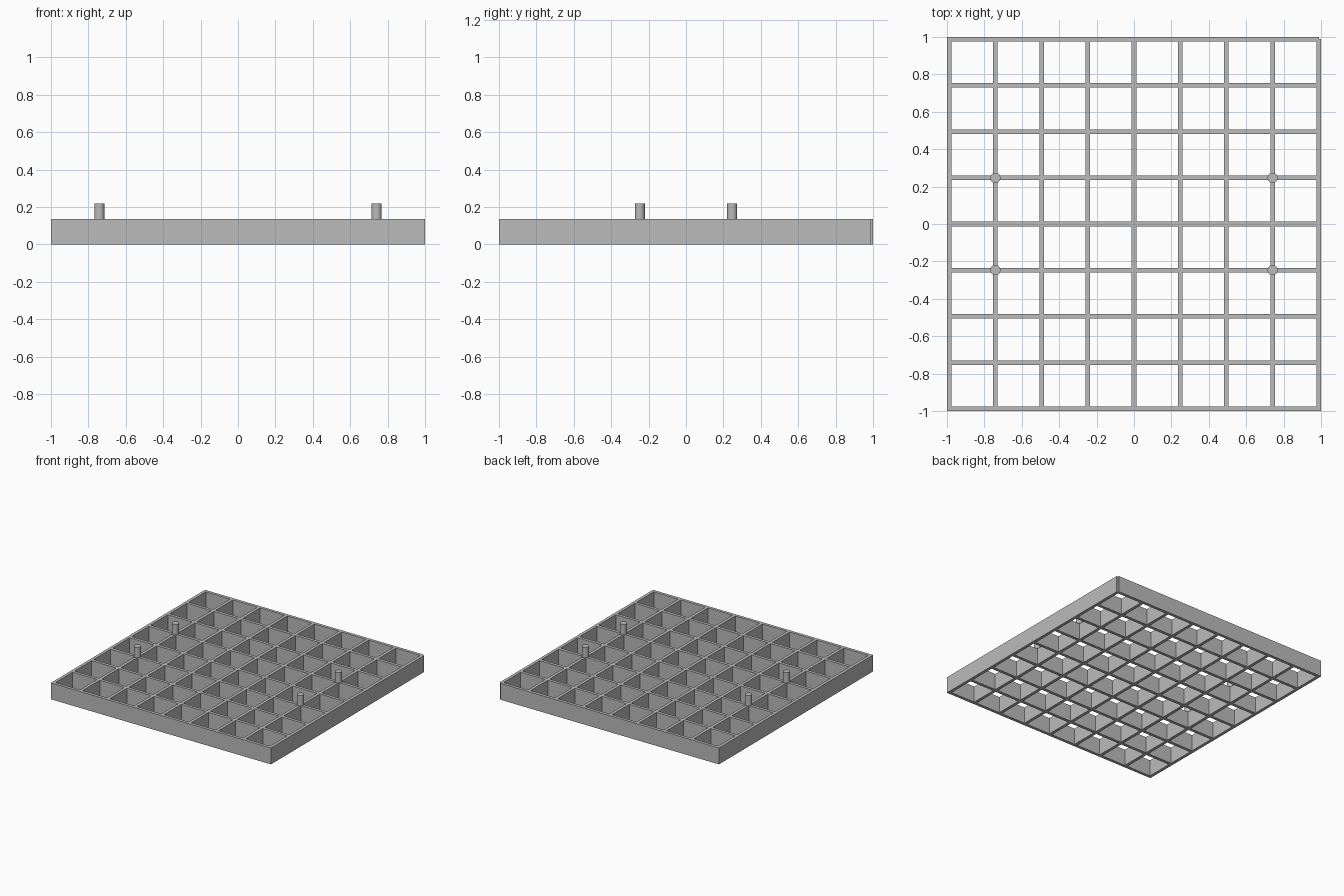
import bpy
import bmesh
import math

if "Cube" in bpy.data.objects:
    bpy.data.objects.remove(bpy.data.objects["Cube"], do_unlink=True)

BAYS = 8            # open cells per side
BAR = 0.025         # wall thickness
HEIGHT = 0.135
PITCH = (2 - BAR) / BAYS
PEG_RADIUS = 0.027
PEG_TOP = 0.22

grey = bpy.data.materials.new("light_grey")
grey.use_nodes = True
colour = (0.5, 0.5, 0.5, 1)
grey.diffuse_color = colour
grey.node_tree.nodes["Principled BSDF"].inputs["Base Color"].default_value = colour


def add_object(name, bm):
    mesh = bpy.data.meshes.new(name)
    bm.to_mesh(mesh)
    bm.free()
    mesh.materials.append(grey)
    obj = bpy.data.objects.new(name, mesh)
    bpy.context.collection.objects.link(obj)
    return obj


# Open lattice: lay out the footprint of crossing walls, then raise it
lines = []
for i in range(BAYS + 1):
    centre = (i - BAYS / 2) * PITCH
    lines += [centre - BAR / 2, centre + BAR / 2]
lines.insert(-1, 1 - BAR / 2)   # split for the small corner notch
last = len(lines) - 2

bm = bmesh.new()
verts = [[bm.verts.new((x, y, 0)) for y in lines] for x in lines]


def in_wall(i):
    return i % 2 == 0 or i == last


for i in range(last + 1):
    for j in range(last + 1):
        notch = i == last and j == last
        if (in_wall(i) or in_wall(j)) and not notch:
            bm.faces.new((verts[i][j], verts[i + 1][j],
                          verts[i + 1][j + 1], verts[i][j + 1]))
bmesh.ops.delete(bm, geom=[v for v in bm.verts if not v.link_faces], context='VERTS')
raised = bmesh.ops.extrude_face_region(bm, geom=bm.faces[:], use_keep_orig=True)
bmesh.ops.translate(bm, vec=(0, 0, HEIGHT),
                    verts=[g for g in raised["geom"] if isinstance(g, bmesh.types.BMVert)])
bmesh.ops.recalc_face_normals(bm, faces=bm.faces[:])
add_object("lattice_panel", bm)

# Four round pegs standing on wall crossings
for side, sx in (("left", 1), ("right", -1)):
    for end, sy in (("front", -1), ("back", 1)):
        bm = bmesh.new()
        bmesh.ops.create_cone(bm, cap_ends=True, segments=24, radius1=PEG_RADIUS,
                              radius2=PEG_RADIUS, depth=PEG_TOP - HEIGHT)
        peg = add_object(f"peg_{end}_{side}", bm)
        peg.location = (sx * 3 * PITCH, sy * PITCH, (PEG_TOP + HEIGHT) / 2)
        bpy.ops.object.select_all(action='DESELECT')
        peg.select_set(True)
        bpy.context.view_layer.objects.active = peg
        bpy.ops.object.shade_smooth_by_angle(angle=math.radians(30))
